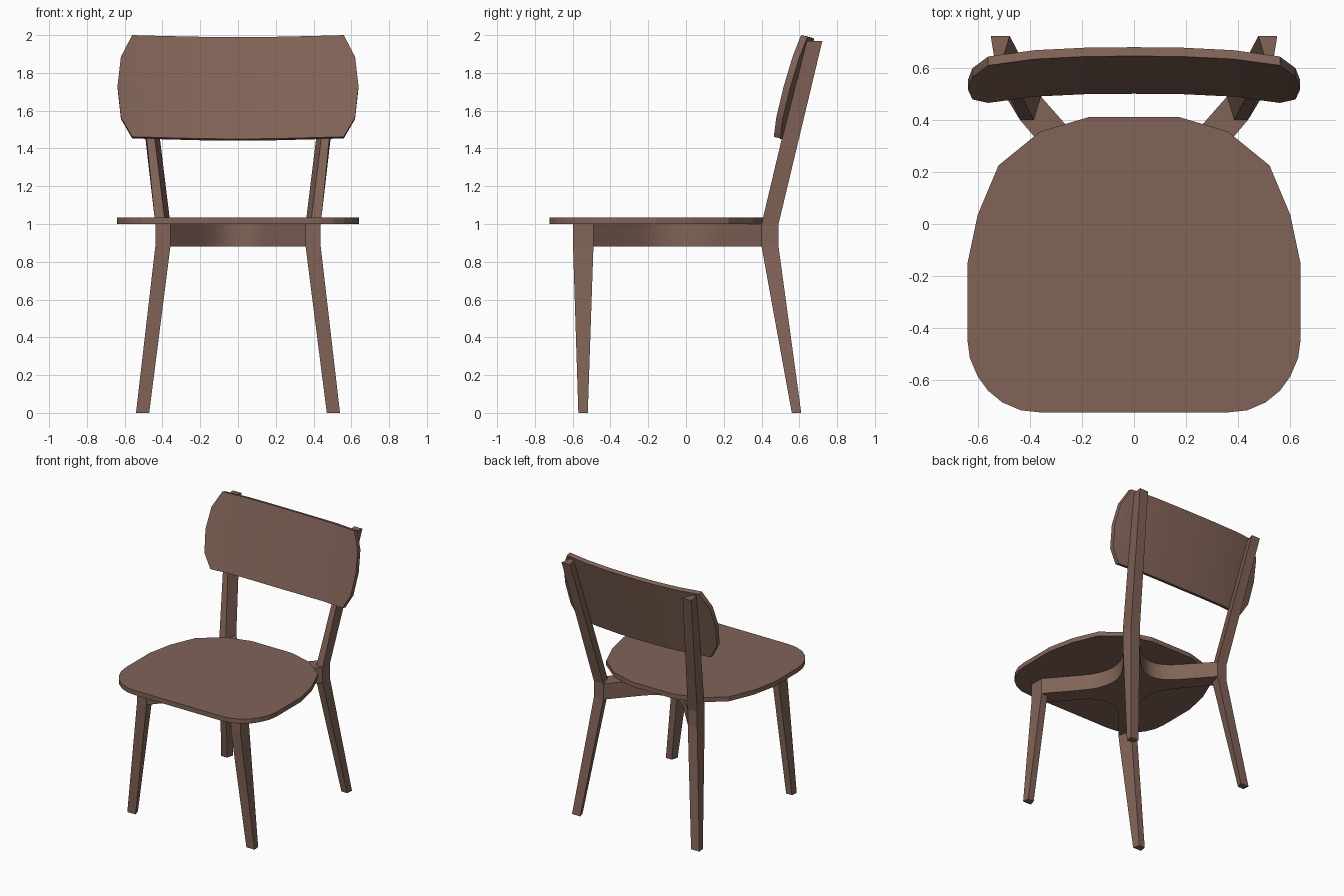
import bpy, bmesh, math
from mathutils import Vector

if "Cube" in bpy.data.objects:
    bpy.data.objects.remove(bpy.data.objects["Cube"])

wood = bpy.data.materials.new("brown_wood")
wood.diffuse_color = (0.22, 0.125, 0.095, 1)
wood.use_nodes = True
wood.node_tree.nodes["Principled BSDF"].inputs["Base Color"].default_value = wood.diffuse_color


def finish(name, bm, smooth=False):
    bmesh.ops.remove_doubles(bm, verts=bm.verts, dist=1e-4)
    mesh = bpy.data.meshes.new(name)
    bm.to_mesh(mesh)
    bm.free()
    mesh.materials.append(wood)
    ob = bpy.data.objects.new(name, mesh)
    bpy.context.collection.objects.link(ob)
    if smooth:
        bpy.ops.object.select_all(action='DESELECT')
        ob.select_set(True)
        bpy.context.view_layer.objects.active = ob
        bpy.ops.object.shade_smooth_by_angle(angle=math.radians(30))
    return ob


def prism(name, outline, z0, z1, smooth=False):
    """Flat outline extruded upwards."""
    bm = bmesh.new()
    face = bm.faces.new([bm.verts.new((x, y, z0)) for x, y in outline])
    top = bmesh.ops.extrude_face_region(bm, geom=[face])["geom"]
    bmesh.ops.translate(bm, vec=(0, 0, z1 - z0),
                        verts=[v for v in top if isinstance(v, bmesh.types.BMVert)])
    bmesh.ops.recalc_face_normals(bm, faces=bm.faces)
    return finish(name, bm, smooth)


def loft(name, sections, side):
    """Leg through four-cornered sections: z, front (y, x in, x out), back (same)."""
    bm = bmesh.new()
    rings = []
    for z, (yf, fi, fo), (yb, bi, bo) in sections:
        corners = [(fi, yf), (fo, yf), (bo, yb), (bi, yb)]
        rings.append([bm.verts.new((side * x, y, z)) for x, y in corners])
    for a, b in zip(rings, rings[1:]):
        for i in range(4):
            j = (i + 1) % 4
            bm.faces.new((a[i], a[j], b[j], b[i]))
    bm.faces.new(rings[0])
    bm.faces.new(rings[-1])
    bmesh.ops.recalc_face_normals(bm, faces=bm.faces)
    return finish(name, bm)


# Seat: rounded shield outline
half = [(0.175, 0.41), (0.36, 0.355), (0.52, 0.225), (0.6, 0.035), (0.64, -0.155),
        (0.64, -0.44), (0.63, -0.515), (0.6, -0.585), (0.56, -0.64), (0.505, -0.685),
        (0.435, -0.715), (0.36, -0.723)]
prism("seat", half + [(-x, y) for x, y in reversed(half)], 1.0, 1.035)

# Legs: the rear ones kink at the rail and carry on up as back posts
rear = [(0, (0.56, 0.485, 0.535), (0.61, 0.47, 0.54)),
        (0.88, (0.40, 0.385, 0.438), (0.49, 0.358, 0.438)),
        (1.0, (0.40, 0.385, 0.438), (0.49, 0.358, 0.438)),
        (1.97, (0.63, 0.505, 0.535), (0.722, 0.477, 0.55))]
front = [(0, (-0.57, 0.47, 0.54), (-0.52, 0.485, 0.535)),
         (0.88, (-0.598, 0.358, 0.438), (-0.49, 0.385, 0.438)),
         (1.0, (-0.598, 0.358, 0.438), (-0.49, 0.385, 0.438))]
for side, label in ((1, "right"), (-1, "left")):
    loft(f"rear_leg_{label}", rear, side)
    loft(f"front_leg_{label}", front, side)

# Crossed rail under the seat, with rounded inner corners


def rounded_corner(a, c, b, steps=8):
    a, b, c = Vector(a), Vector(b), Vector(c)
    p, q = a.lerp(c, 0.5), b.lerp(c, 0.5)
    arc = [p.lerp(c, i / steps).lerp(c.lerp(q, i / steps), i / steps)
           for i in range(steps + 1)]
    return [tuple(v) for v in [a] + arc + [b]]


cross = (rounded_corner((0.438, 0.40), (0.06, -0.045), (0.438, -0.49))
         + rounded_corner((0.358, -0.598), (0, -0.175), (-0.358, -0.598))
         + rounded_corner((-0.438, -0.49), (-0.06, -0.045), (-0.438, 0.40))
         + rounded_corner((-0.358, 0.49), (0, 0.085), (0.358, 0.49)))
prism("cross_rail", cross, 0.88, 1.0, True)

# Backrest: bowed, tilted panel with clipped corners
ends = [(0.62, 1.565, 1.885), (0.56, 1.462, 2.0), (0.38, 1.457, 1.995), (0.19, 1.452, 1.991)]
cols = ([(-0.638, 1.73, 1.73)] + [(-x, a, b) for x, a, b in ends] + [(0, 1.45, 1.99)]
        + ends[::-1] + [(0.638, 1.73, 1.73)])
bm = bmesh.new()
layers = []
for dy, dz in ((0, 0), (0.034, -0.009)):
    layers.append([[bm.verts.new((x, 0.5 + 0.268 * (z - 1.45) - 0.06 * x**2 - 0.2 * x**4 + dy,
                                  z + dz)) for z in (lo, hi)] for x, lo, hi in cols])
f, b = layers
last = len(cols) - 2
for i in range(len(cols) - 1):
    for quad in ((f[i][0], f[i+1][0], f[i+1][1], f[i][1]),
                 (b[i][0], b[i][1], b[i+1][1], b[i+1][0]),
                 (f[i][1], f[i+1][1], b[i+1][1], b[i][1]),
                 (f[i][0], b[i][0], b[i+1][0], f[i+1][0])):
        bm.faces.new(quad)
finish("backrest", bm, True)
